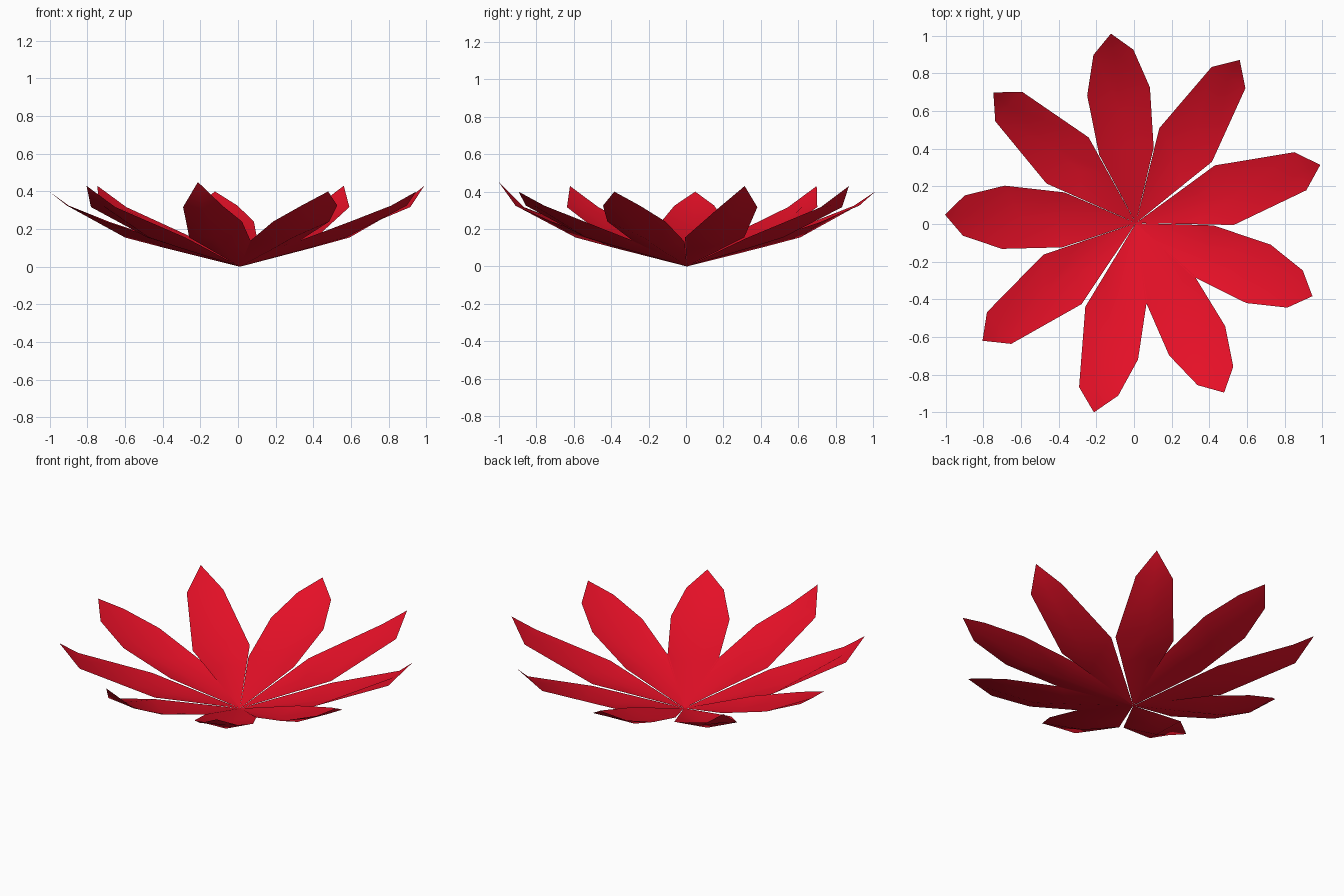
import bpy, bmesh, math
from mathutils import Vector

cube = bpy.data.objects.get("Cube")
if cube:
    bpy.data.objects.remove(cube)

red = bpy.data.materials.new("petal_red")
red.use_nodes = True
colour = (0.78, 0.005, 0.02, 1)
red.diffuse_color = colour
red.node_tree.nodes["Principled BSDF"].inputs["Base Color"].default_value = colour

CENTRE = Vector((0.01, 0.005, 0))
# Fold line and half outlines: distance along petal, half width, height
FOLD = [(0.4, 0, 0.1), (0.61, 0, 0.155), (0.92, 0, 0.325)]
WIDE = [(0.385, 0.146, 0.132), (0.705, 0.168, 0.24), (0.915, 0.107, 0.325)]
TAPERED = [(0.3, 0.101, 0.095), (0.492, 0.166, 0.155), (0.916, 0.106, 0.317)]


def make_petal(name, angle, left, right, tip):
    """One cupped petal: two halves sharing a fold line from base to tip."""
    along = Vector((math.cos(angle), math.sin(angle), 0))
    across = Vector((-along.y, along.x, 0))
    bm = bmesh.new()

    def vert(p, side=1):
        place = CENTRE + along * p[0] + across * p[1] * side
        return bm.verts.new((place.x, place.y, p[2]))

    base, end = vert((0, 0, 0)), vert(tip)
    fold = [vert(p) for p in FOLD]
    for outline, side in ((left, 1), (right, -1)):
        edge = [vert(p, side) for p in outline]
        faces = [(base, fold[0], edge[0]), (fold[-1], end, edge[-1])]
        faces += [(fold[i], fold[i + 1], edge[i + 1], edge[i]) for i in range(2)]
        for f in faces:
            bm.faces.new(f if side > 0 else f[::-1])
    bm.normal_update()
    mesh = bpy.data.meshes.new(name)
    bm.to_mesh(mesh)
    bm.free()
    mesh.materials.append(red)
    for poly in mesh.polygons:
        poly.use_smooth = True
    bpy.context.collection.objects.link(bpy.data.objects.new(name, mesh))


# Ring of nine petals, clockwise from the back
wide_tip, tapered_tip, tall_tip = (1.015, 0, 0.4), (1.027, 0, 0.43), (1.03, 0, 0.45)
wide = (WIDE, WIDE, wide_tip)
tapered = (TAPERED, TAPERED, tapered_tip)
mixed = (WIDE, TAPERED, tall_tip)
ring = [wide, tapered, tapered, wide, wide, mixed, tapered, wide, tapered]
for i, shape in enumerate(ring):
    make_petal(f"petal_{i + 1}", math.radians(97.5 - 40 * i), *shape)
